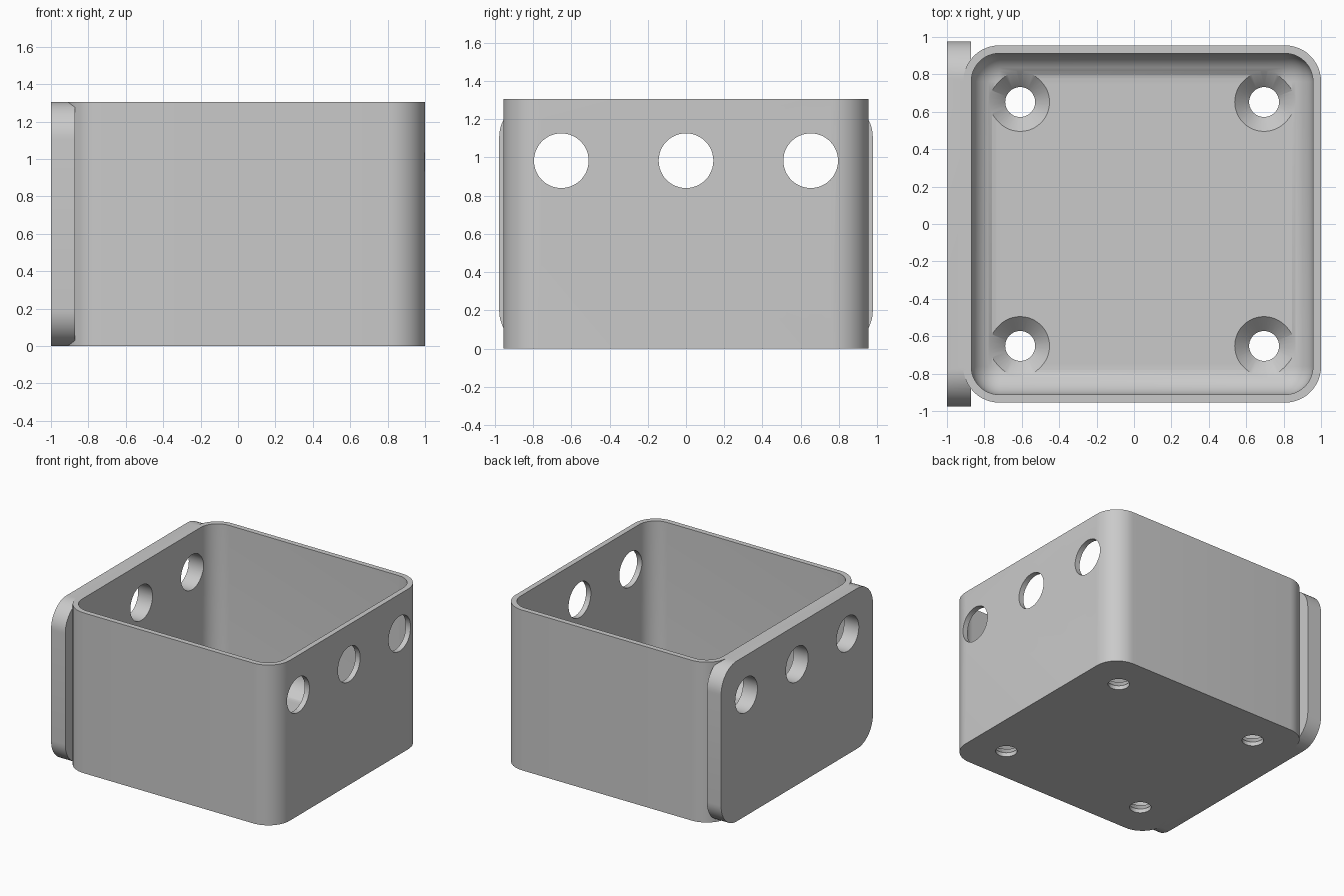
import bpy, bmesh, math
from mathutils import Matrix, Vector

if "Cube" in bpy.data.objects:
    bpy.data.objects.remove(bpy.data.objects["Cube"], do_unlink=True)

HEIGHT, FLOOR, WALL = 1.305, 0.11, 0.043
LEFT, RIGHT, HALF_Y = -0.913, 1.0, 0.955
MID_X = (LEFT + RIGHT) / 2

grey = bpy.data.materials.new("light_grey")
grey.use_nodes = True
grey.diffuse_color = (0.59, 0.59, 0.59, 1)
grey.node_tree.nodes["Principled BSDF"].inputs["Base Color"].default_value = grey.diffuse_color


def to_object(name, bm):
    bmesh.ops.recalc_face_normals(bm, faces=bm.faces[:])
    mesh = bpy.data.meshes.new(name)
    bm.to_mesh(mesh)
    bm.free()
    mesh.materials.append(grey)
    obj = bpy.data.objects.new(name, mesh)
    bpy.context.collection.objects.link(obj)
    return obj


def rounded_box(name, low, high, radius, axes, segments=12):
    """Box whose edges parallel to the given axes are rounded."""
    low, high = Vector(low), Vector(high)
    bm = bmesh.new()
    bmesh.ops.create_cube(bm, size=1)
    for v in bm.verts:
        v.co = (low + high) / 2 + v.co * (high - low)
    edges = [e for e in bm.edges
             if any(abs((e.verts[0].co - e.verts[1].co)[a]) > 0.01 for a in axes)]
    bmesh.ops.bevel(bm, geom=edges, offset=radius, segments=segments,
                    profile=0.5, affect='EDGES', clamp_overlap=True)
    return to_object(name, bm)


def round_cutters(name, centres, r1, r2, depth, rotation=Matrix()):
    """Matching cylinders or cones at several places."""
    bm = bmesh.new()
    for c in centres:
        bmesh.ops.create_cone(bm, cap_ends=True, segments=48, radius1=r1, radius2=r2,
                              depth=depth, matrix=Matrix.Translation(c) @ rotation)
    return to_object(name, bm)


def combine(target, tool, operation):
    mod = target.modifiers.new(tool.name, 'BOOLEAN')
    mod.operation, mod.object, mod.solver = operation, tool, 'EXACT'
    bpy.context.view_layer.objects.active = target
    bpy.ops.object.modifier_apply(modifier=mod.name)
    bpy.data.objects.remove(tool, do_unlink=True)


# Outer shell and the wider mounting plate on its side
box = rounded_box("open_box", (LEFT, -HALF_Y, 0), (RIGHT, HALF_Y, HEIGHT), 0.193, (2,))
plate = rounded_box("side_plate", (-1, -0.977, 0), (-0.872, 0.977, HEIGHT), 0.2, (0,))
combine(box, plate, 'UNION')

# Inside space with rounded corners and a filleted floor
cavity = rounded_box("cavity", (LEFT + WALL, WALL - HALF_Y, FLOOR),
                     (RIGHT - WALL, HALF_Y - WALL, 2), 0.15, (0, 1, 2))
combine(box, cavity, 'DIFFERENCE')

# Three round holes straight through both side walls
side_holes = round_cutters("side_holes", [(0, y, 0.983) for y in (-0.652, 0, 0.652)],
                           0.143, 0.143, 3, Matrix.Rotation(math.pi / 2, 4, 'Y'))
combine(box, side_holes, 'DIFFERENCE')

# Four countersunk screw holes in the floor
spots = [(MID_X + sx * 0.652, sy * 0.652) for sx in (-1, 1) for sy in (-1, 1)]
screw_holes = round_cutters("screw_holes", [(x, y, 0) for x, y in spots], 0.08, 0.08, 0.5)
combine(box, screw_holes, 'DIFFERENCE')
sinks = round_cutters("countersinks", [(x, y, 0.073) for x, y in spots], 0.06, 0.18, 0.12)
combine(box, sinks, 'DIFFERENCE')

# Smooth curves, sharp rims
bpy.ops.object.select_all(action='DESELECT')
box.select_set(True)
bpy.context.view_layer.objects.active = box
bpy.ops.object.shade_smooth_by_angle(angle=math.radians(30))
